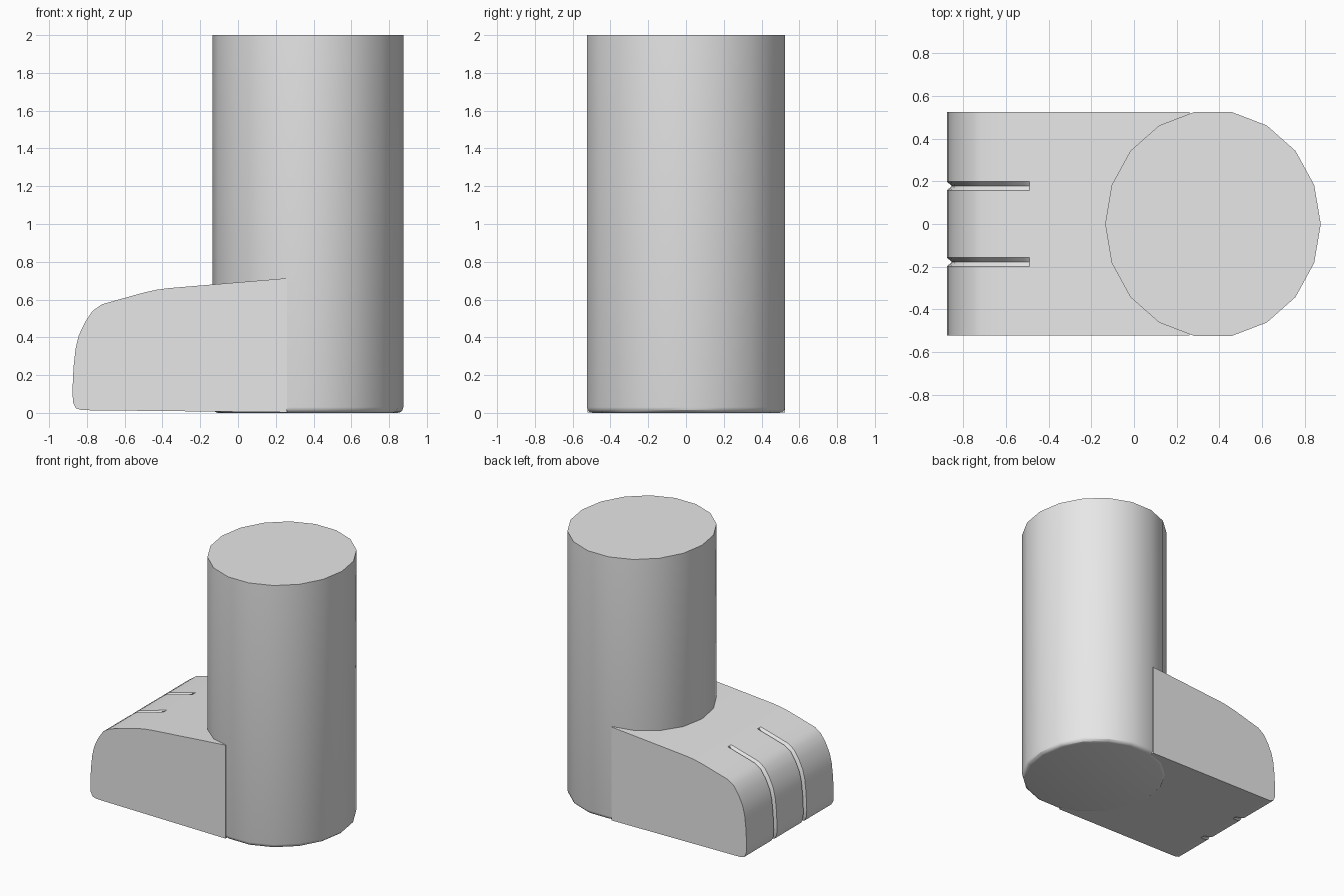
import bpy
import bmesh
from math import pi, cos, sin
from mathutils import Vector

if "Cube" in bpy.data.objects:
    bpy.data.objects.remove(bpy.data.objects["Cube"], do_unlink=True)

grey = bpy.data.materials.new("plain grey")
grey.use_nodes = True
grey.diffuse_color = (0.8, 0.8, 0.8, 1)
grey.node_tree.nodes["Principled BSDF"].inputs["Base Color"].default_value = (0.8, 0.8, 0.8, 1)


def finish(bm, name):
    """Turn a bmesh into a smooth shaded object with crisp edges."""
    bmesh.ops.recalc_face_normals(bm, faces=bm.faces)
    mesh = bpy.data.meshes.new(name)
    bm.to_mesh(mesh)
    bm.free()
    mesh.materials.append(grey)
    obj = bpy.data.objects.new(name, mesh)
    bpy.context.collection.objects.link(obj)
    bpy.ops.object.select_all(action='DESELECT')
    obj.select_set(True)
    bpy.context.view_layer.objects.active = obj
    bpy.ops.object.shade_smooth_by_angle()
    return obj


# Leg: oval column with a softened bottom rim
SIDES, CENTRE_X, RADIUS_X, RADIUS_Y, HEIGHT = 18, 0.37, 0.505, 0.533, 2.0
bm = bmesh.new()
ring = [bm.verts.new((CENTRE_X + RADIUS_X * cos(2 * pi * i / SIDES),
                      RADIUS_Y * sin(2 * pi * i / SIDES), 0)) for i in range(SIDES)]
base = bm.faces.new(ring)
rim = list(base.edges)
top = bmesh.ops.extrude_face_region(bm, geom=[base], use_keep_orig=True)["geom"]
bmesh.ops.translate(bm, vec=(0, 0, HEIGHT),
                    verts=[v for v in top if isinstance(v, bmesh.types.BMVert)])
bmesh.ops.bevel(bm, geom=[e for e in rim if e.is_valid], offset=0.03,
                segments=3, profile=0.5, affect='EDGES')
finish(bm, "leg")

# Foot: side profile lofted across the width, from the sole round the toe to the instep
profile = [Vector(p) for p in (
    (0.26, 0.003), (-0.79, 0.014), (-0.83, 0.015), (-0.858, 0.025), (-0.873, 0.055),
    (-0.877, 0.11), (-0.871, 0.24), (-0.86, 0.34), (-0.843, 0.41), (-0.81, 0.48),
    (-0.77, 0.54), (-0.72, 0.575), (-0.62, 0.603), (-0.52, 0.631), (-0.49, 0.639),
    (-0.43, 0.652), (-0.37, 0.66), (0.26, 0.713))]
GROOVE_END, GROOVE_DEPTH, GROOVE_HALF = -0.51, 0.024, 0.02


def inward(i):
    """Unit direction into the foot at a profile point."""
    t = (profile[min(i + 1, len(profile) - 1)] - profile[max(i - 1, 0)]).normalized()
    return Vector((t.y, -t.x))


# Columns across the foot; the middle column of each toe groove sinks in
columns = [(-0.522, False)]
for y in (-0.178, 0.178):
    columns += [(y - GROOVE_HALF, False), (y, True), (y + GROOVE_HALF, False)]
columns.append((0.524, False))

bm = bmesh.new()
loops = []
for y, sunk in columns:
    loop = []
    for i, p in enumerate(profile):
        if sunk and i > 1 and p.x < GROOVE_END:
            p = p + inward(i) * GROOVE_DEPTH
        loop.append(bm.verts.new((p.x, y, p.y)))
    loops.append(loop)
for a, b in zip(loops, loops[1:]):
    for i in range(len(profile)):
        j = (i + 1) % len(profile)
        bm.faces.new((a[i], a[j], b[j], b[i]))
bm.faces.new(loops[0])
bm.faces.new(loops[-1])
finish(bm, "foot")
